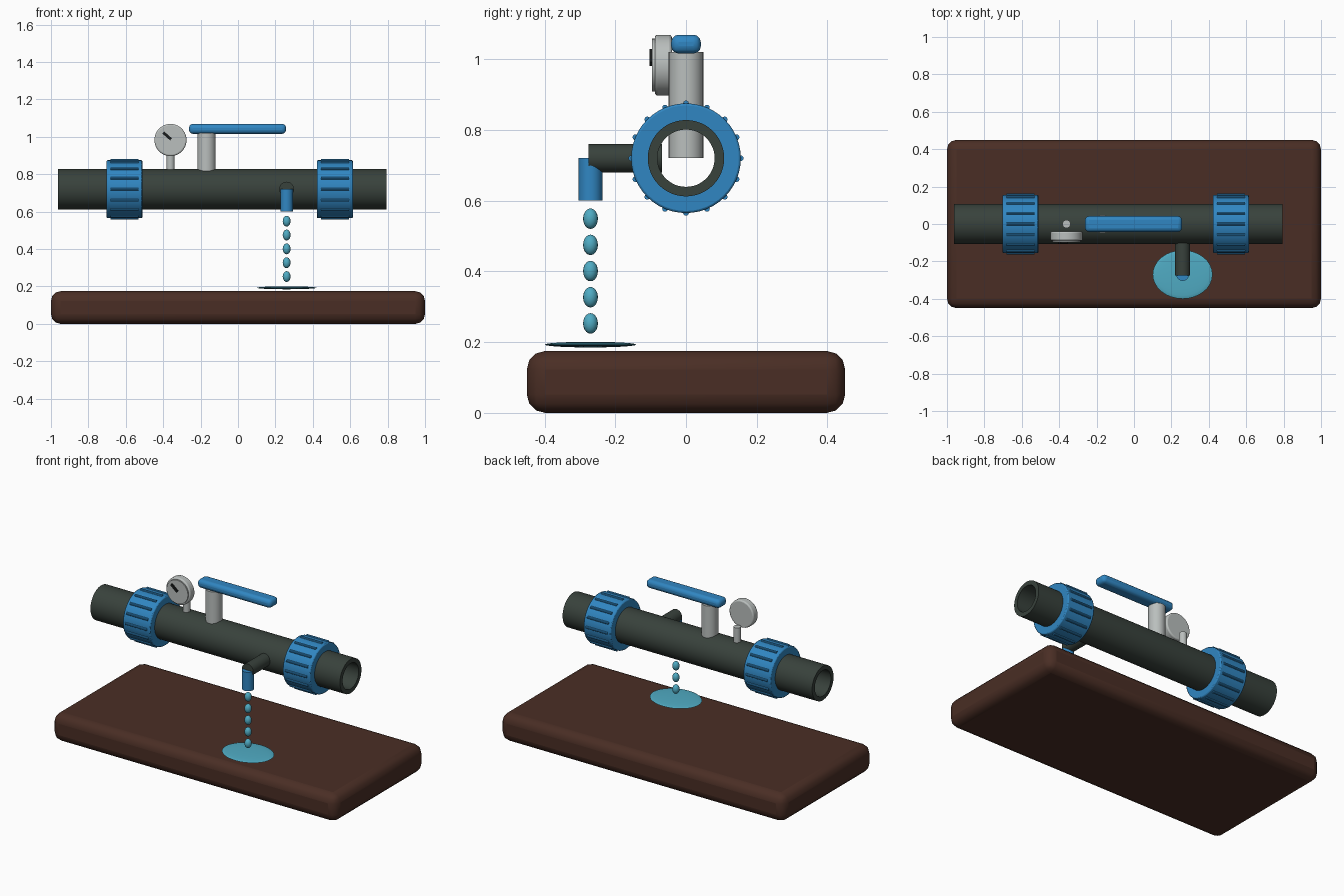
import bpy, bmesh, math
from mathutils import Matrix, Vector

if "Cube" in bpy.data.objects:
    bpy.data.objects.remove(bpy.data.objects["Cube"])


def mat(name, r, g, b):
    m = bpy.data.materials.new(name)
    m.diffuse_color = (r, g, b, 1)
    m.use_nodes = True
    m.node_tree.nodes["Principled BSDF"].inputs["Base Color"].default_value = m.diffuse_color
    return m


WOOD = mat("dark_brown", 0.068, 0.027, 0.018)
PIPE = mat("dark_green_grey", 0.04, 0.054, 0.045)
BLUE = mat("blue", 0.03, 0.24, 0.54)
STEEL = mat("light_grey", 0.49, 0.52, 0.51)
WATER = mat("water_blue", 0.08, 0.41, 0.55)
BLACK = mat("black", 0.01, 0.012, 0.012)
AXIS = {'X': Matrix.Rotation(math.pi / 2, 4, 'Y'),
        'Y': Matrix.Rotation(math.pi / 2, 4, 'X'),
        'Z': Matrix.Identity(4)}


def finish(name, bm, material, bevel=0, segments=3, angle=35):
    bmesh.ops.recalc_face_normals(bm, faces=bm.faces)
    me = bpy.data.meshes.new(name)
    bm.to_mesh(me)
    bm.free()
    ob = bpy.data.objects.new(name, me)
    bpy.context.collection.objects.link(ob)
    me.materials.append(material)
    if bevel:
        mod = ob.modifiers.new("rounded", 'BEVEL')
        mod.width, mod.segments = bevel, segments
        mod.limit_method, mod.angle_limit = 'ANGLE', math.radians(40)
    bpy.context.view_layer.objects.active = ob
    ob.select_set(True)
    bpy.ops.object.shade_smooth_by_angle(angle=math.radians(angle))
    ob.select_set(False)
    return ob


def box(name, lo, hi, material, bevel=0, segments=3, turn=Matrix.Identity(4)):
    lo, hi = Vector(lo), Vector(hi)
    bm = bmesh.new()
    bmesh.ops.create_cube(bm, size=1, matrix=Matrix.Translation((lo + hi) / 2) @ turn
                          @ Matrix.Diagonal((*(hi - lo), 1)))
    return finish(name, bm, material, bevel, segments)


def cylinder(name, centre, r, length, axis, material, sides=32, bevel=0):
    bm = bmesh.new()
    bmesh.ops.create_cone(bm, cap_ends=True, segments=sides, radius1=r, radius2=r, depth=length,
                          matrix=Matrix.Translation(centre) @ AXIS[axis])
    return finish(name, bm, material, bevel)


def tube(name, x0, x1, z, r_in, r_out, material, sides=48, bevel=0):
    # rectangle profile spun around the pipe axis
    bm = bmesh.new()
    ring = [bm.verts.new((x, 0, z + r)) for x, r in
            ((x0, r_in), (x1, r_in), (x1, r_out), (x0, r_out))]
    edges = [bm.edges.new((ring[i], ring[(i + 1) % 4])) for i in range(4)]
    bmesh.ops.spin(bm, geom=ring + edges, cent=(0, 0, z), axis=(1, 0, 0),
                   angle=math.tau, steps=sides)
    bmesh.ops.remove_doubles(bm, verts=bm.verts, dist=1e-4)
    return finish(name, bm, material, bevel, 2)


def ellipsoid(name, centre, radii, material, u=24, v=12):
    bm = bmesh.new()
    bmesh.ops.create_uvsphere(bm, u_segments=u, v_segments=v, radius=1,
                              matrix=Matrix.Translation(centre) @ Matrix.Diagonal((*radii, 1)))
    return finish(name, bm, material, angle=60)


# base slab
box("base", (-1, -0.45, 0), (1, 0.45, 0.175), WOOD, 0.052, 3)

# main pipe, open at both ends
Z = 0.72
tube("main_pipe", -0.963, 0.793, Z, 0.081, 0.108, PIPE)

# union nuts with grip ribs
for side, x in (("left", -0.607), ("right", 0.518)):
    tube(side + "_union_nut", x - 0.096, x + 0.096, Z, 0.1, 0.155, BLUE, 48, 0.006)
    bm = bmesh.new()
    for i in range(16):
        a = math.tau * i / 16
        bmesh.ops.create_cone(bm, cap_ends=True, segments=10, radius1=0.008, radius2=0.008, depth=0.15,
                              matrix=Matrix.Translation((x, 0.155 * math.cos(a), Z + 0.155 * math.sin(a)))
                              @ AXIS['X'])
    finish(side + "_grip_ribs", bm, BLUE)

# valve stem and lever handle
cylinder("valve_stem", (-0.168, 0, 0.87), 0.049, 0.30, 'Z', STEEL)
box("lever_handle", (-0.262, -0.042, 1.016), (0.257, 0.042, 1.069), BLUE, 0.021, 3)

# pressure gauge
GX, GZ = -0.361, 0.983
cylinder("gauge_stem", (GX, 0, 0.865), 0.022, 0.11, 'Z', STEEL, 24)
cylinder("gauge_body", (GX, -0.064, GZ), 0.086, 0.048, 'Y', STEEL, 40, 0.008)
cylinder("gauge_face", (GX, -0.0915, GZ), 0.075, 0.008, 'Y', STEEL, 40)
box("gauge_needle", (GX - 0.0265, -0.103, GZ + 0.014), (GX - 0.0115, -0.095, GZ + 0.0), BLACK).hide_render = False
needle = bpy.data.objects["gauge_needle"]
bm = bmesh.new()
bmesh.ops.create_cube(bm, size=1, matrix=Matrix.Translation((GX - 0.018, -0.099, GZ + 0.022))
                      @ Matrix.Rotation(math.radians(41), 4, 'Y')
                      @ Matrix.Diagonal((0.056, 0.008, 0.015, 1)))
bm.to_mesh(needle.data)
bm.free()

# drain spout
cylinder("drain_stub", (0.26, -0.1715, Z), 0.04, 0.207, 'Y', PIPE)
cylinder("drain_nozzle", (0.26, -0.27, 0.66), 0.034, 0.12, 'Z', BLUE)

# falling drops and puddle
for i in range(5):
    ellipsoid(f"water_drop_{i + 1}", (0.26, -0.27, 0.549 - 0.074 * i), (0.021, 0.021, 0.029), WATER, 16, 10)
ellipsoid("puddle", (0.26, -0.27, 0.193), (0.16, 0.13, 0.008), WATER, 32, 12)
